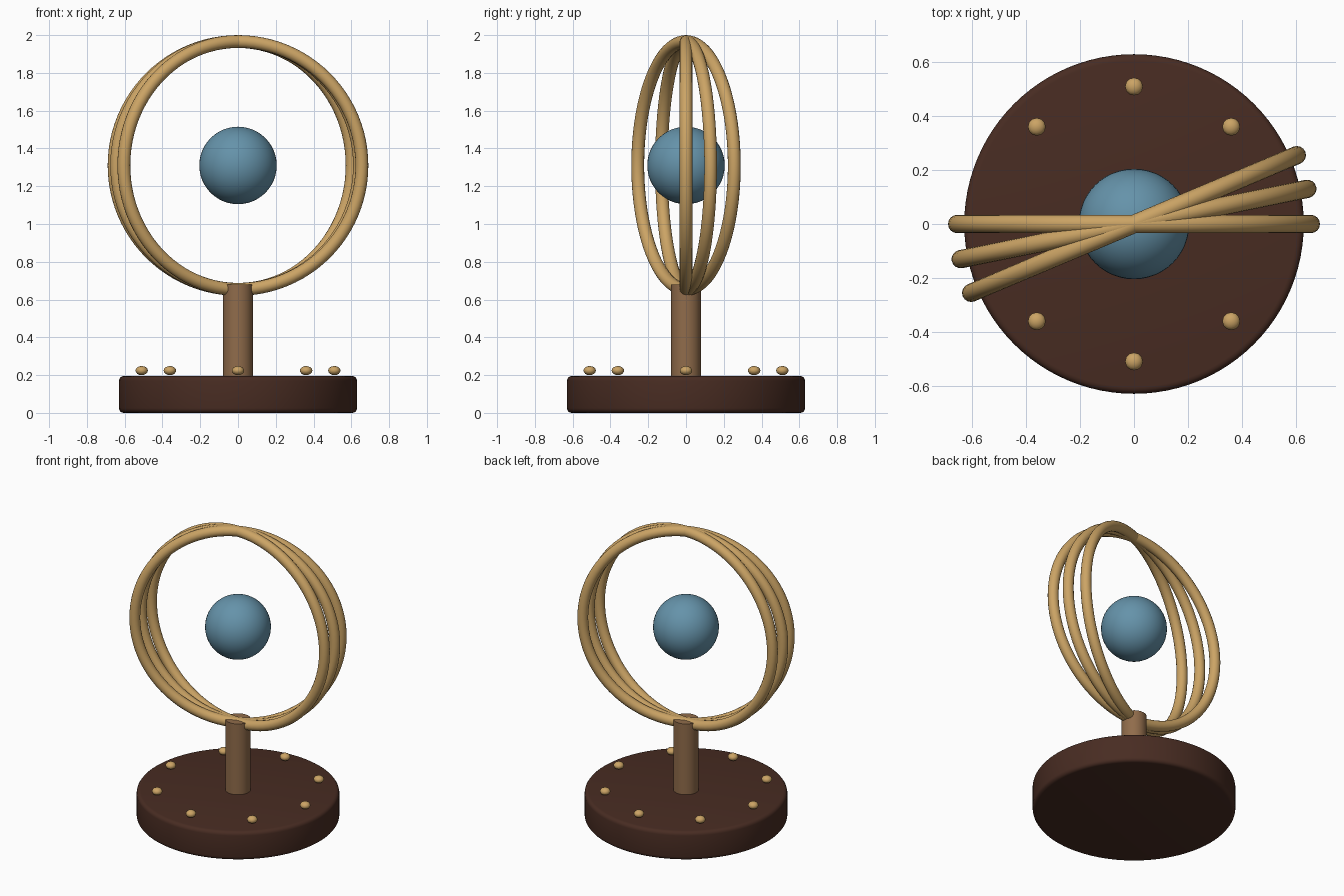
import bpy, math

if "Cube" in bpy.data.objects:
    bpy.data.objects.remove(bpy.data.objects["Cube"])


def material(name, rgb):
    m = bpy.data.materials.new(name)
    m.diffuse_color = (*rgb, 1)
    m.use_nodes = True
    m.node_tree.nodes["Principled BSDF"].inputs["Base Color"].default_value = m.diffuse_color
    return m


dark_wood = material("dark wood", (0.065, 0.025, 0.016))
light_wood = material("light wood", (0.28, 0.15, 0.07))
brass = material("brass", (0.60, 0.37, 0.13))
blue = material("blue", (0.13, 0.29, 0.40))


def finish(name, mat, angle=40):
    ob = bpy.context.object
    ob.name = name
    ob.data.materials.append(mat)
    bpy.ops.object.shade_smooth_by_angle(angle=math.radians(angle))
    return ob


# round base with softened rims
bpy.ops.mesh.primitive_cylinder_add(vertices=96, radius=0.63, depth=0.195, location=(0, 0, 0.0975))
base = bpy.context.object
bevel = base.modifiers.new("rim", "BEVEL")
bevel.width = 0.025
bevel.segments = 4
bevel.limit_method = "ANGLE"
bpy.ops.object.modifier_apply(modifier="rim")
finish("base", dark_wood)

# post, running slightly into the base
bpy.ops.mesh.primitive_cylinder_add(vertices=48, radius=0.079, depth=0.50, location=(0, 0, 0.43))
finish("post", light_wood)

# three upright rings fanned about the vertical axis
CENTRE = 1.31
for i in range(3):
    bpy.ops.mesh.primitive_torus_add(
        major_segments=96, minor_segments=16, major_radius=0.656, minor_radius=0.034,
        location=(0, 0, CENTRE), rotation=(math.pi / 2, 0, 0.2 * i))
    finish(f"ring_{i + 1}", brass, 60)

# floating globe
bpy.ops.mesh.primitive_uv_sphere_add(segments=48, ring_count=24, radius=0.205, location=(0, 0, CENTRE))
finish("globe", blue)

# flattened studs around the base
for i in range(8):
    a = i * math.pi / 4
    bpy.ops.mesh.primitive_uv_sphere_add(
        segments=12, ring_count=8, radius=1,
        location=(0.51 * math.cos(a), 0.51 * math.sin(a), 0.224))
    bpy.context.object.scale = (0.033, 0.033, 0.024)
    bpy.ops.object.transform_apply(location=False, rotation=False, scale=True)
    finish(f"stud_{i + 1}", brass, 60)
